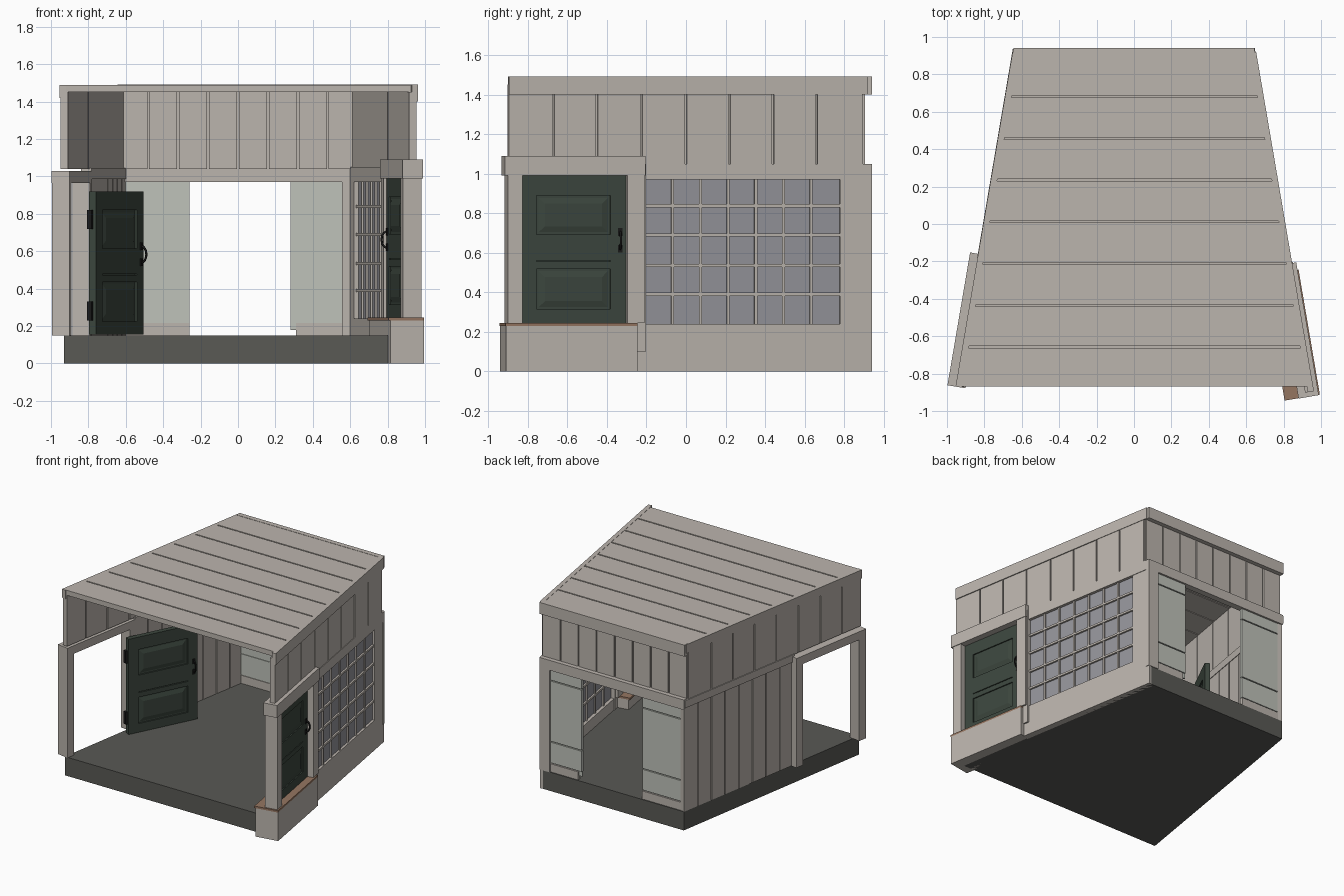
import bpy, bmesh, math
from mathutils import Matrix, Vector

if "Cube" in bpy.data.objects:
    bpy.data.objects.remove(bpy.data.objects["Cube"])


def mat(name, rgb):
    m = bpy.data.materials.new(name)
    m.diffuse_color = (*rgb, 1)
    m.use_nodes = True
    m.node_tree.nodes["Principled BSDF"].inputs["Base Color"].default_value = m.diffuse_color
    return m


BEIGE = mat("beige_paint", (0.50, 0.46, 0.42))
DARK = mat("dark_floor", (0.10, 0.10, 0.09))
GREEN = mat("green_paint", (0.045, 0.062, 0.048))
WOOD = mat("brown_wood", (0.30, 0.18, 0.12))
PALE = mat("pale_shutter", (0.52, 0.54, 0.49))
GLASS = mat("window_glass", (0.30, 0.30, 0.33))
BLACK = mat("black_metal", (0.01, 0.01, 0.01))


def frame(origin, v):
    """Local axes: v = outward, u = along the wall, z = up."""
    v = Vector((v[0], v[1], 0)).normalized()
    u = Vector((-v.y, v.x, 0))
    if u.y < 0:
        u = -u
    m = Matrix.Identity(4)
    m.col[0], m.col[1] = v.to_4d(), u.to_4d()
    m.col[0][3] = m.col[1][3] = 0
    m.translation = (*origin, 0)
    return m


WORLD = Matrix.Identity(4)
RIGHT = frame((0.95, -0.87), (0.986, 0.168))
LEFT = frame((-0.95, -0.87), (-0.986, 0.168))


def U(y):
    """World y to distance along a slanted side wall."""
    return (y + 0.87) / 0.986


def finish(bm, name, m, material):
    bm.transform(m)
    bmesh.ops.recalc_face_normals(bm, faces=bm.faces)
    me = bpy.data.meshes.new(name)
    bm.to_mesh(me)
    bm.free()
    me.materials.append(material)
    ob = bpy.data.objects.new(name, me)
    bpy.context.collection.objects.link(ob)
    return ob


def add_prism(bm, pts, z0, z1):
    lo = [bm.verts.new((x, y, z0)) for x, y in pts]
    hi = [bm.verts.new((x, y, z1)) for x, y in pts]
    bm.faces.new(lo)
    bm.faces.new(hi)
    n = len(pts)
    for i in range(n):
        j = (i + 1) % n
        bm.faces.new((lo[i], lo[j], hi[j], hi[i]))


def boxes(name, m, material, *specs):
    """Each spec: v0, v1, u0, u1, z0, z1."""
    bm = bmesh.new()
    for a, b, c, d, e, f in specs:
        add_prism(bm, [(a, c), (b, c), (b, d), (a, d)], e, f)
    return finish(bm, name, m, material)


def planks(name, m, v0, v1, cuts, z0, z1, along_x=False, gap=0.010):
    """Vertical boards with grooves on both faces, on a thin core."""
    spec = [(v0 + 0.012, v1 - 0.012, cuts[0], cuts[-1], z0, z1)]
    for a, b in zip(cuts, cuts[1:]):
        lo = a + (gap / 2 if a != cuts[0] else 0)
        hi = b - (gap / 2 if b != cuts[-1] else 0)
        spec.append((v0, v1, lo, hi, z0, z1))
    if along_x:
        spec = [(u0, u1, a, b, e, f) for a, b, u0, u1, e, f in spec]
    boxes(name, m, BEIGE, *spec)


# Floor slab
bm = bmesh.new()
add_prism(bm, [(-0.93, -0.87), (0.90, -0.87), (0.62, 0.935), (-0.635, 0.935)], 0, 0.15)
finish(bm, "floor", WORLD, DARK)

# Roof boards
bm = bmesh.new()
half = lambda y: 0.95 - 0.170 * (y + 0.87)
strip = lambda a, b, inset: [(-half(a) + inset, a), (half(a) - inset, a), (half(b) - inset, b), (-half(b) + inset, b)]
ys = [-0.875, -0.658, -0.435, -0.211, 0.012, 0.235, 0.457, 0.68, 0.925]
for a, b in zip(ys, ys[1:]):
    add_prism(bm, strip(a + 0.005, b - 0.005, 0), 1.45, 1.49)
add_prism(bm, strip(-0.87, 0.92, 0.02), 1.455, 1.478)
finish(bm, "roof_boards", WORLD, BEIGE)

# Upper walls and trims
upper = [U(y) for y in (-0.895, -0.67, -0.45, -0.225, 0.0, 0.22, 0.44, 0.66, 0.895)]
planks("upper_wall_right", RIGHT, -0.04, 0.0, upper, 1.04, 1.45)
planks("upper_wall_left", LEFT, -0.04, 0.0, [U(-0.865)] + upper[1:], 1.04, 1.45)
boxes("roof_trim_right", RIGHT, BEIGE, (-0.025, 0.008, U(-0.895), U(0.92), 1.40, 1.492))
boxes("roof_trim_left", LEFT, BEIGE, (-0.03, 0.004, 0, U(0.92), 1.42, 1.49))
boxes("roof_trim_back", WORLD, BEIGE, (-0.645, 0.645, 0.90, 0.94, 1.40, 1.492))
planks("upper_wall_back", WORLD, 0.87, 0.905, [-0.64] + [i * 0.16 for i in range(-3, 4)] + [0.64],
       1.04, 1.45, along_x=True)

# Back wall: header, corner post, shutters
boxes("back_header", WORLD, BEIGE, (-0.64, 0.64, 0.89, 0.94, 0.97, 1.05))
boxes("back_corner_post", WORLD, BEIGE, (0.555, 0.64, 0.89, 0.94, 0.15, 0.97))
rows = [(0.222, 0.387), (0.395, 0.878), (0.886, 0.97)]
for name, a, b in (("left", -0.635, -0.26), ("right", 0.28, 0.56)):
    boxes("back_shutter_" + name, WORLD, PALE,
          (a, b, 0.905, 0.915, 0.18, 0.97), *[(a, b, 0.90, 0.925, p, q) for p, q in rows])
boxes("back_bottom_rail", WORLD, BEIGE, (-0.635, -0.26, 0.90, 0.928, 0.15, 0.215),
      (0.31, 0.56, 0.90, 0.928, 0.15, 0.215))

# Left lower wall and open doorway frame
n = 8
u0, u1 = U(-0.18), U(0.935)
planks("lower_wall_left", LEFT, -0.045, -0.005, [u0 + (u1 - u0) * i / n for i in range(n + 1)], 0.15, 1.0)
boxes("left_wall_header", LEFT, BEIGE, (-0.05, 0.006, u0, u1, 0.985, 1.045))
boxes("left_door_frame", LEFT, BEIGE,
      (-0.05, 0.045, 0.0, 0.07, 0.15, 1.0), (-0.05, 0.045, 0.65, 0.72, 0.15, 1.0),
      (-0.05, 0.048, 0.0, 0.72, 0.965, 1.03))

# Right lower wall around the window
e = U(0.94)
w0, w1 = U(-0.205), U(0.78)
boxes("lower_wall_right", RIGHT, BEIGE,
      (-0.05, 0.0, 0.62, e, 0.0, 0.24), (-0.05, 0.004, w0 - 0.02, e - 0.02, 0.97, 1.05),
      (-0.05, 0.0, w1, e, 0.24, 0.97), (-0.05, 0.004, U(0.91), e, 0.15, 1.05))
boxes("wall_end_post", RIGHT, BEIGE, (-0.055, 0.012, U(-0.25), U(-0.205), 0.10, 1.05))
bars = [(-0.035, -0.008, U(y) - 0.007, U(y) + 0.007, 0.24, 0.97)
        for y in (-0.065, 0.075, 0.215, 0.355, 0.495, 0.635)]
bars += [(-0.038, -0.005, w0, w1, z - 0.008, z + 0.008) for z in (0.39, 0.535, 0.69, 0.838)]
boxes("window_lattice", RIGHT, BEIGE, *bars)
boxes("window_pane", RIGHT, GLASS, (-0.024, -0.019, w0, w1, 0.24, 0.97))
boxes("upper_patch_panel", RIGHT, BEIGE, (0.0, 0.004, U(0.445), U(0.655), 1.045, 1.42),
      (0.0, 0.004, U(0.665), U(0.89), 1.045, 1.42))

# Right door surround: plinth, sill, posts, header
boxes("door_plinth", RIGHT, BEIGE, (-0.145, 0.036, U(-0.915), U(-0.25), 0.0, 0.23))
boxes("door_sill", RIGHT, WOOD, (-0.155, 0.036, U(-0.918), U(-0.25), 0.23, 0.245))
boxes("right_door_frame", RIGHT, BEIGE,
      (-0.075, 0.025, U(-0.905), U(-0.83), 0.245, 1.0), (-0.075, 0.025, U(-0.30), U(-0.215), 0.245, 1.0),
      (-0.08, 0.03, U(-0.92), U(-0.21), 0.99, 1.09))


def door(name, m, a, w, z, h, v0, v1, grip):
    """Two-leaf panel door with handles on both faces."""
    s, mid = 0.08, z + h * 0.42
    b, top = a + w, z + h
    vm = (v0 + v1) / 2
    boxes(name, m, GREEN,
          (v0, v1, a, a + s, z, top), (v0, v1, b - s, b, z, top),
          (v0, v1, a + s, b - s, z, z + 0.07), (v0, v1, a + s, b - s, top - 0.1, top),
          (v0, v1, a + s, b - s, mid - 0.04, mid - 0.003), (v0, v1, a + s, b - s, mid + 0.003, z + h * 0.6),
          (vm - 0.010, vm + 0.010, a + s, b - s, z + 0.07, top - 0.1))
    # Bevelled fields standing on both faces
    bm = bmesh.new()
    for lo, hi in ((z + 0.08, mid - 0.05), (z + h * 0.6 + 0.012, top - 0.112)):
        for base, tip in ((vm + 0.010, v1 - 0.001), (vm - 0.010, v0 + 0.001)):
            rings = []
            for v, i in ((base, 0.0), (tip, 0.03)):
                p, q, r, t = a + s + 0.012 + i, b - s - 0.012 - i, lo + i, hi - i
                rings.append([bm.verts.new((v, *c)) for c in ((p, r), (q, r), (q, t), (p, t))])
            for k in range(4):
                j = (k + 1) % 4
                bm.faces.new((rings[0][k], rings[0][j], rings[1][j], rings[1][k]))
            bm.faces.new(rings[1])
    finish(bm, name + "_fields", m, GREEN)
    # Curved pull handles with back plates
    zc = z + h * 0.56
    for side, face, sg in (("outer", v1, 1), ("inner", v0, -1)):
        cu = bpy.data.curves.new(name + "_handle_" + side, 'CURVE')
        cu.dimensions = '3D'
        cu.bevel_depth, cu.bevel_resolution = 0.006, 1
        cu.use_fill_caps = True
        sp = cu.splines.new('POLY')
        sp.points.add(8)
        for i, p in enumerate(sp.points):
            t = math.pi * i / 8
            p.co = (face + sg * 0.032 * math.sin(t), grip, zc - 0.045 * math.cos(t), 1)
        cu.materials.append(BLACK)
        ob = bpy.data.objects.new(cu.name, cu)
        ob.matrix_world = m
        bpy.context.collection.objects.link(ob)
        boxes(name + "_handle_plate_" + side, m, BLACK,
              *[tuple(sorted((face, face + sg * 0.005))) + (grip - 0.011, grip + 0.011, q - 0.02, q + 0.02)
                for q in (zc - 0.042, zc + 0.042)])


# Closed right door
door("right_door", RIGHT, U(-0.83), 0.538, 0.245, 0.745, -0.060, -0.022, U(-0.33))

# Left door swung open into the room
OPEN = frame((-0.785, -0.29), (0.894, -0.447))
door("left_door", OPEN, 0.0, 0.57, 0.155, 0.765, -0.012, 0.028, 0.54)
boxes("left_door_hinges", OPEN, BLACK,
      *[(-0.018, 0.010, -0.016, 0.012, z - 0.05, z + 0.05) for z in (0.28, 0.77)])
